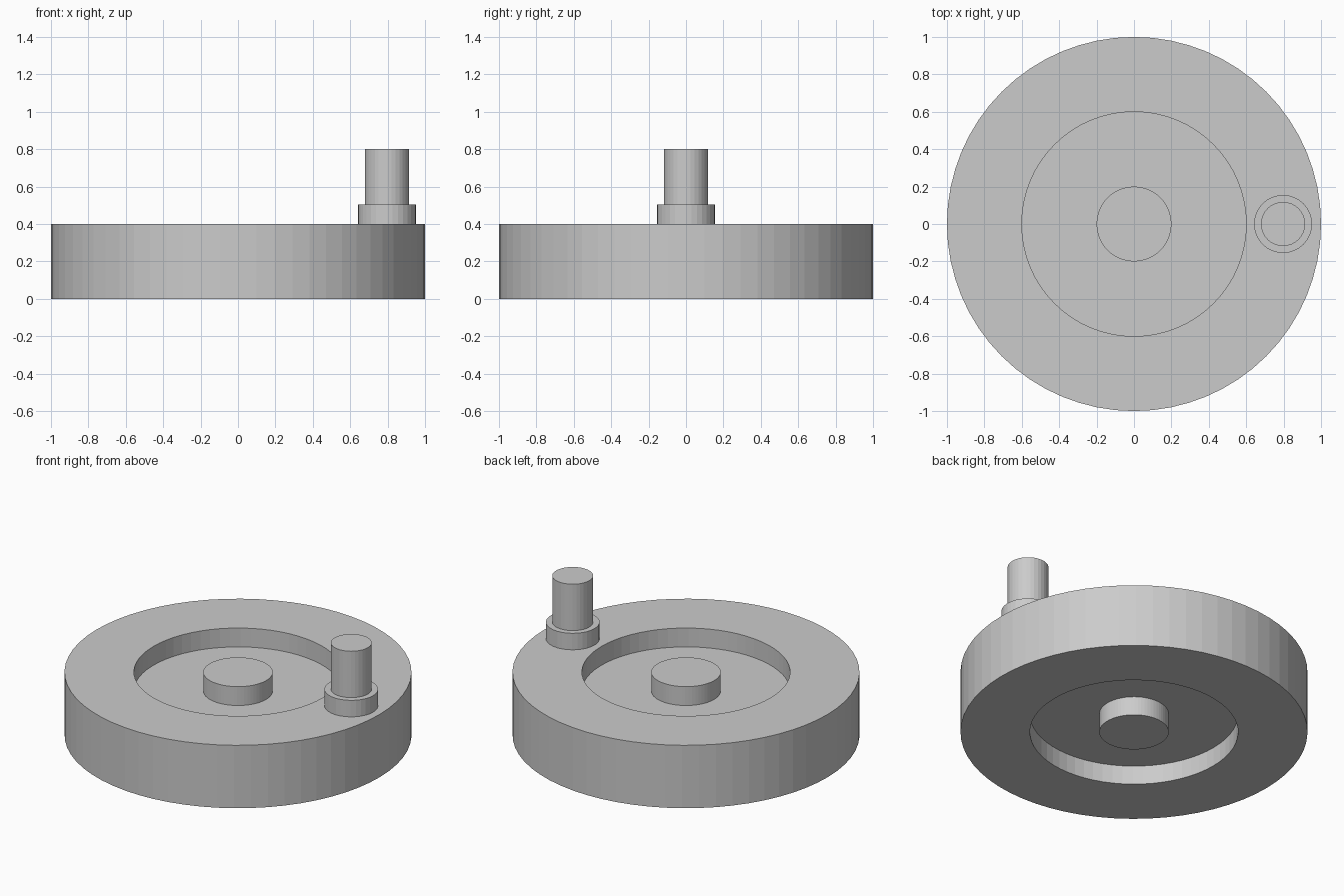
import bpy, bmesh, math

if "Cube" in bpy.data.objects:
    bpy.data.objects.remove(bpy.data.objects["Cube"])

grey = bpy.data.materials.new("plain_grey")
grey.diffuse_color = (0.6, 0.6, 0.6, 1)
grey.use_nodes = True
grey.node_tree.nodes["Principled BSDF"].inputs["Base Color"].default_value = grey.diffuse_color


def lathe(name, profile, sides, x=0.0):
    """Spin a closed (radius, z) outline around z; radius 0 points become poles."""
    bm = bmesh.new()
    rings = []
    for r, z in profile:
        rings.append([bm.verts.new((r * math.cos(2 * math.pi * i / sides),
                                    r * math.sin(2 * math.pi * i / sides), z))
                      for i in range(sides)])
    for a, b in zip(rings, rings[1:]):
        for i in range(sides):
            j = (i + 1) % sides
            bm.faces.new((a[i], a[j], b[j], b[i]))
    # flat end caps
    bm.faces.new(rings[0][::-1])
    bm.faces.new(rings[-1])
    bmesh.ops.recalc_face_normals(bm, faces=bm.faces)
    mesh = bpy.data.meshes.new(name)
    bm.to_mesh(mesh)
    bm.free()
    mesh.materials.append(grey)
    ob = bpy.data.objects.new(name, mesh)
    ob.location.x = x
    bpy.context.collection.objects.link(ob)
    return ob


# Wheel: hub, recessed web on both faces, thick rim
lathe("wheel", [(0.2, 0.0), (0.2, 0.12), (0.6, 0.12), (0.6, 0.0), (1.0, 0.0),
                (1.0, 0.4), (0.6, 0.4), (0.6, 0.28), (0.2, 0.28), (0.2, 0.4)], 64)

# Crank handle: collar and grip standing on the rim
lathe("crank_handle", [(0.155, 0.4), (0.155, 0.505), (0.118, 0.505),
                       (0.118, 0.8)], 32, x=0.797)
